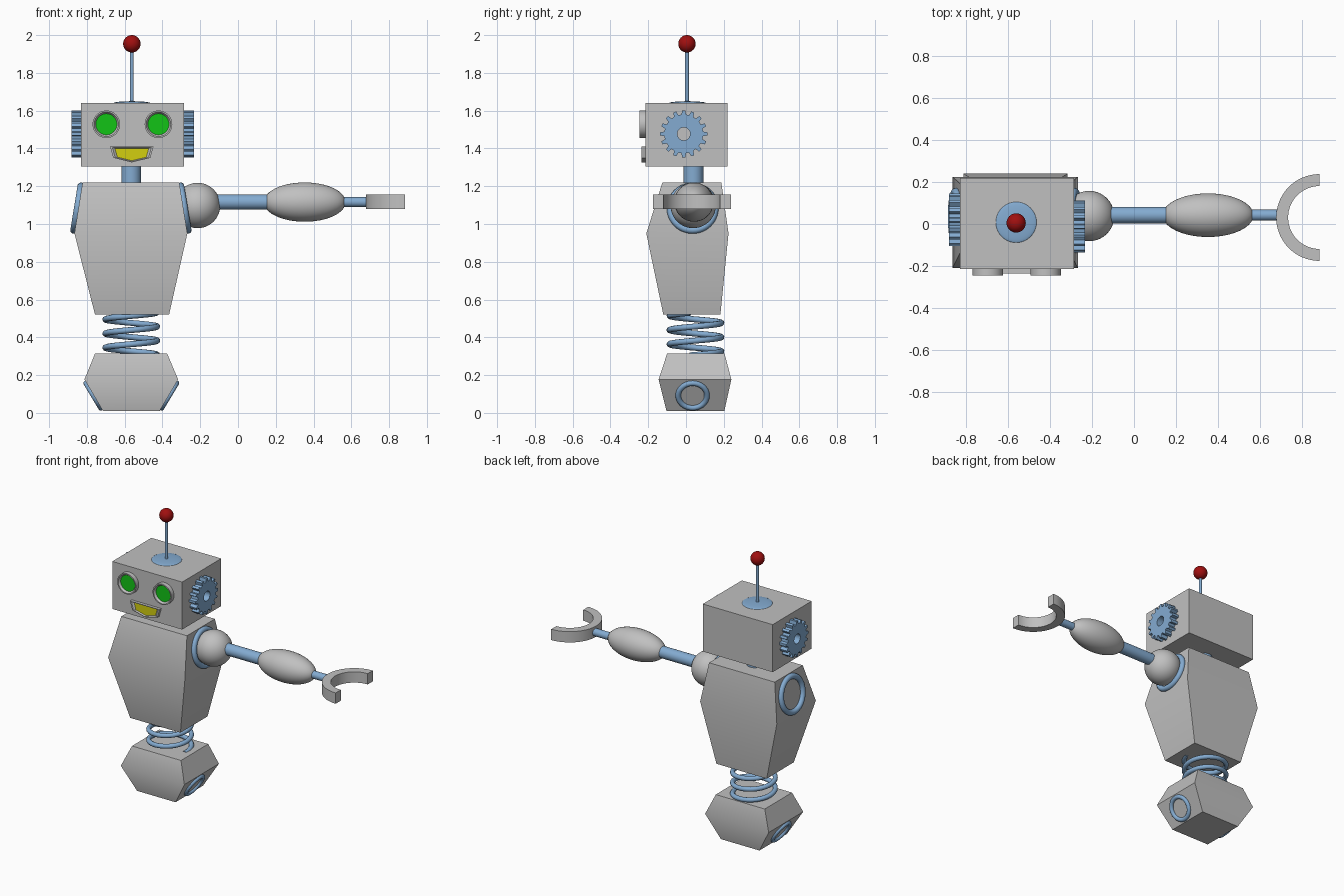
import bpy, bmesh
from math import sin, cos, pi, radians
from mathutils import Matrix, Vector

if "Cube" in bpy.data.objects:
    bpy.data.objects.remove(bpy.data.objects["Cube"])

CX, CY = -0.565, 0.035      # body axis


def material(name, rgb):
    m = bpy.data.materials.new(name)
    m.diffuse_color = (*rgb, 1)
    m.use_nodes = True
    m.node_tree.nodes["Principled BSDF"].inputs["Base Color"].default_value = m.diffuse_color
    return m


GREY = material("light_grey", (0.53, 0.53, 0.53))
BLUE = material("steel_blue", (0.23, 0.41, 0.64))
RED = material("dark_red", (0.35, 0.005, 0.005))
GREEN = material("eye_green", (0.006, 0.55, 0.008))
YELLOW = material("mouth_yellow", (0.65, 0.62, 0.005))


def finish(ob, name, mats, angle=None):
    ob.name = name
    for m in mats:
        ob.data.materials.append(m)
    if angle:
        bpy.ops.object.select_all(action='DESELECT')
        ob.select_set(True)
        bpy.context.view_layer.objects.active = ob
        bpy.ops.object.shade_smooth_by_angle(angle=radians(angle))
    return ob


def loft(name, loops, mats, angle=None, closed=False, last_mat=0):
    """Skin matching loops; cap both ends, or join last to first."""
    bm = bmesh.new()
    rows = [[bm.verts.new(p) for p in lp] for lp in loops]
    pairs = list(zip(rows, rows[1:])) + ([(rows[-1], rows[0])] if closed else [])
    for a, b in pairs:
        for i in range(len(a)):
            j = (i + 1) % len(a)
            bm.faces.new((a[i], a[j], b[j], b[i]))
    if not closed:
        bm.faces.new(rows[0])
        bm.faces.new(rows[-1]).material_index = last_mat
    bmesh.ops.recalc_face_normals(bm, faces=bm.faces)
    me = bpy.data.meshes.new(name)
    bm.to_mesh(me)
    bm.free()
    ob = bpy.data.objects.new(name, me)
    bpy.context.collection.objects.link(ob)
    return finish(ob, name, mats, angle)


def rect(x0, x1, y0, y1, z):
    return [(x0, y0, z), (x1, y0, z), (x1, y1, z), (x0, y1, z)]


def rod(name, a, b, r, mat, sides=32):
    a, b = Vector(a), Vector(b)
    bpy.ops.mesh.primitive_cylinder_add(vertices=sides, radius=r, depth=(b - a).length,
                                        location=(a + b) / 2,
                                        rotation=(b - a).to_track_quat('Z', 'Y').to_euler())
    return finish(bpy.context.object, name, [mat], 30)


def ball(name, loc, size, mat):
    bpy.ops.mesh.primitive_uv_sphere_add(segments=40, ring_count=24, radius=1, location=loc)
    ob = bpy.context.object
    ob.data.transform(Matrix.Diagonal((*size, 1)))
    return finish(ob, name, [mat], 60)


def ring(name, loc, tilt, major, minor):
    bpy.ops.mesh.primitive_torus_add(major_segments=48, minor_segments=14, major_radius=major,
                                     minor_radius=minor, location=loc, rotation=(0, tilt, 0))
    return finish(bpy.context.object, name, [BLUE], 60)


# Tapered boxes: head, torso and hips
loft("head", [rect(-0.83, -0.285, -0.215, 0.22, z) for z in (1.305, 1.64)], [GREY])
loft("torso", [rect(-0.757, -0.365, -0.12, 0.182, 0.52),
               rect(-0.866, -0.268, -0.21, 0.225, 0.95),
               rect(-0.823, -0.311, -0.125, 0.187, 1.22)], [GREY], 35)
loft("hips", [rect(-0.715, -0.415, -0.103, 0.203, 0.01),
              rect(-0.813, -0.317, -0.145, 0.24, 0.177),
              rect(-0.757, -0.375, -0.1, 0.204, 0.314)], [GREY], 35)

# Neck and antenna
rod("neck", (CX, 0.04, 1.2), (CX, 0.04, 1.31), 0.052, BLUE)
ball("antenna_base", (-0.562, 0.008, 1.64), (0.097, 0.097, 0.01), BLUE)
rod("antenna_rod", (-0.562, 0.005, 1.64), (-0.562, 0.005, 1.93), 0.01, BLUE, 16)
ball("antenna_ball", (-0.562, 0.005, 1.954), (0.046, 0.046, 0.046), RED)


# Eyes: cup with a sloped rim and a recessed coloured floor
def circle_y(x, z, r, y, n=40):
    return [(x + r * cos(2 * pi * i / n), y, z + r * sin(2 * pi * i / n)) for i in range(n)]


for side, x in (("right", -0.697), ("left", -0.421)):
    loft(side + "_eye", [circle_y(x, 1.528, r, y) for r, y in
                         ((0.073, -0.21), (0.073, -0.246), (0.065, -0.246), (0.056, -0.232))],
         [GREY, GREEN], 30, last_mat=1)

# Mouth: framed plate with a recessed floor
MOUTH = [(-0.115, 0.042), (0.115, 0.042), (0.098, -0.018), (0, -0.042), (-0.098, -0.018)]
loft("mouth", [[(-0.562 + x * s, y, 1.368 + z * s) for x, z in MOUTH] for s, y in
               ((1, -0.21), (1, -0.236), (0.9, -0.236), (0.78, -0.226))],
     [GREY, YELLOW], last_mat=1)


# Ear gears with trapezoid teeth and a centre hole
def gear_loop(x, yc, inner, teeth=16):
    pts = []
    for t in range(teeth):
        for frac, r in ((-0.3, 0.103), (-0.17, 0.125), (0.17, 0.125), (0.3, 0.103)):
            a = 2 * pi * (t + frac) / teeth
            q = 0.034 if inner else r
            pts.append((x, yc + q * cos(a), 1.477 + q * sin(a)))
    return pts


for side, x0, x1, yc in (("right", -0.83, -0.882, 0.02), ("left", -0.285, -0.234, -0.012)):
    loft(side + "_ear_gear", [gear_loop(x0, yc, False), gear_loop(x1, yc, False),
                              gear_loop(x1, yc, True), gear_loop(x0, yc, True)],
         [BLUE], closed=True)

# Joint rings on the sloping sides of torso and hips
for side, s in (("right", -1), ("left", 1)):
    ring(side + "_shoulder_ring", (-0.567 + s * 0.283, CY, 1.084), s * radians(90 - 9.3),
         0.118, 0.019)
    ring(side + "_hip_ring", (CX + s * 0.2, CY, 0.092), s * radians(90 + 31), 0.076, 0.0145)

# Waist spring: a helix with a round bevel
cu = bpy.data.curves.new("waist_spring", 'CURVE')
cu.dimensions = '3D'
cu.bevel_depth = 0.016
cu.bevel_resolution = 3
cu.use_fill_caps = True
N = 144
sp = cu.splines.new('POLY')
sp.points.add(N)
for i, p in enumerate(sp.points):
    z = 0.305 + 0.225 * i / N
    a = pi + (z - 0.495) / 0.075 * 2 * pi
    p.co = (CX + 0.137 * cos(a), 0.05 + 0.137 * sin(a), z, 1)
sp.use_smooth = True
spring = bpy.data.objects.new("waist_spring", cu)
bpy.context.collection.objects.link(spring)
cu.materials.append(BLUE)

# Left arm
AY, AZ = 0.042, 1.116
ball("shoulder_ball", (-0.214, 0.038, 1.098), (0.12, 0.12, 0.12), GREY)
rod("upper_arm", (-0.2, AY, AZ), (0.17, AY, AZ), 0.04, BLUE)
ball("forearm", (0.353, AY, AZ), (0.217, 0.104, 0.104), GREY)
rod("wrist", (0.5, AY, AZ), (0.70, AY, AZ), 0.026, BLUE)


# Claw: half ring opening outwards
def claw_section(a):
    return [(0.885 + r * cos(a), 0.031 + r * sin(a), z)
            for r, z in ((0.15, 1.08), (0.207, 1.08), (0.207, 1.156), (0.15, 1.156))]


loft("claw", [claw_section(pi / 2 + pi * i / 32) for i in range(33)], [GREY], 30)
